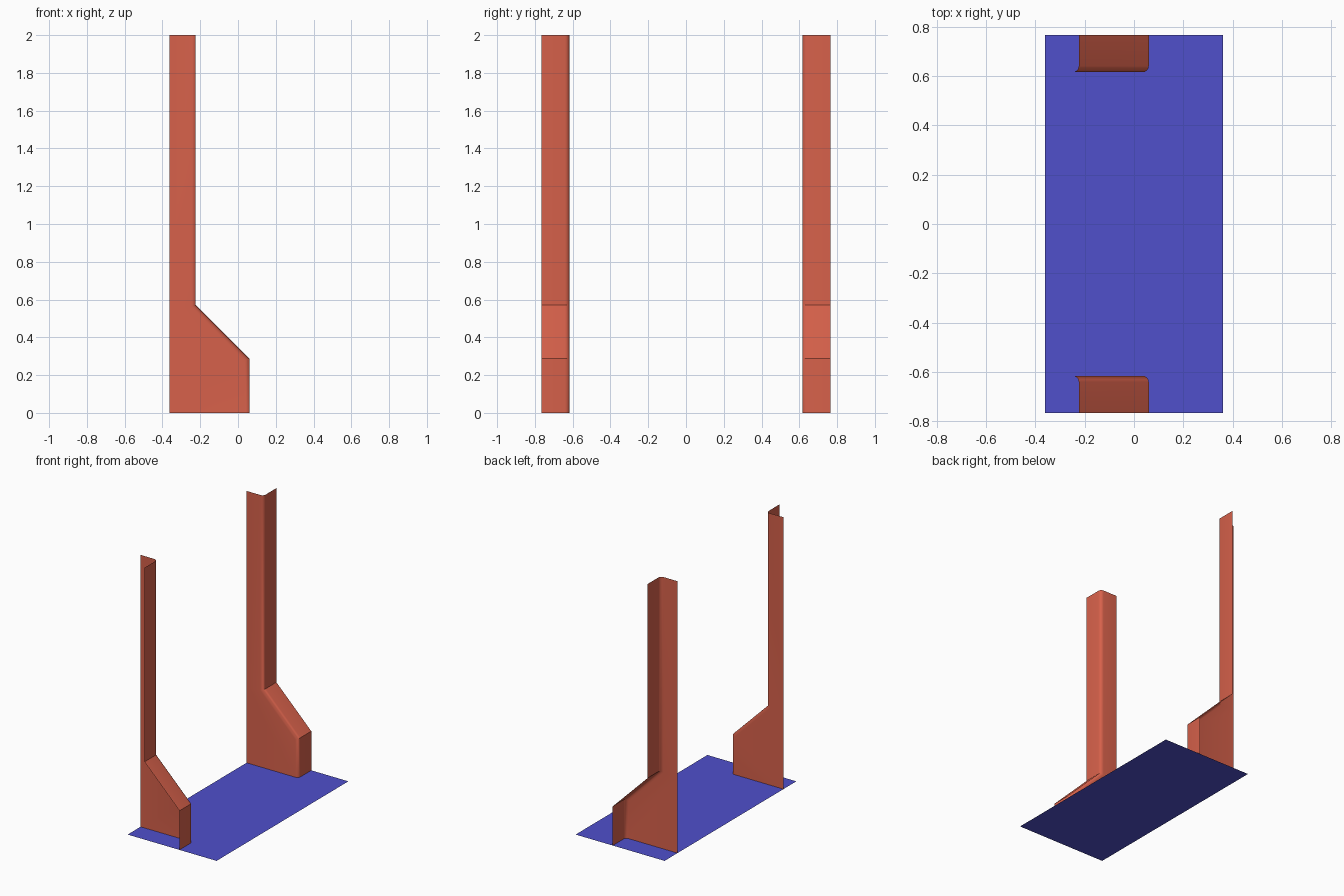
import bpy, math

if "Cube" in bpy.data.objects:
    bpy.data.objects.remove(bpy.data.objects["Cube"])


def make(name, verts, faces, color):
    mesh = bpy.data.meshes.new(name)
    mesh.from_pydata(verts, [], faces)
    mesh.update()
    obj = bpy.data.objects.new(name, mesh)
    bpy.context.collection.objects.link(obj)
    mat = bpy.data.materials.new(name + "_paint")
    mat.diffuse_color = (*color, 1)
    mat.use_nodes = True
    mat.node_tree.nodes["Principled BSDF"].inputs["Base Color"].default_value = mat.diffuse_color
    mesh.materials.append(mat)
    return obj


HX, HY = 0.362, 0.766          # half size of the footprint
Y_IN = 0.616                   # inner face of the uprights
R, SEG = 0.025, 4              # rounded fold

# Floor sheet
make("floor_panel", [(-HX, -HY, 0), (HX, -HY, 0), (HX, HY, 0), (-HX, HY, 0)],
     [(0, 1, 2, 3)], (0.08, 0.08, 0.60))

# Folded upright: side plate, rounded fold, outward flange
m = math.tan(math.pi / 8)      # mitre slope at the 45 degree turns
profile = [(-0.224, 2.0, 0), (-0.224, 0.572, m), (0.06, 0.288, m), (0.06, 0, 0)]
rows = []
for k in range(SEG + 1):
    a = math.pi / 2 * k / SEG
    rows.append((R * (1 - math.sin(a)), Y_IN + R * (1 - math.cos(a))))
rows.append((0, HY))

verts = [(x - d, y, z - d * s) for d, y in rows for x, z, s in profile]
n = len(profile)
faces = [(k * n + i, k * n + i + 1, (k + 1) * n + i + 1, (k + 1) * n + i)
         for k in range(len(rows) - 1) for i in range(n - 1)]
b = len(verts)
verts += [(-HX, Y_IN, 0), (-HX, Y_IN, 0.572 - R * m), (-HX, Y_IN, 2.0)]
faces += [(0, b + 2, b + 1, 1), (1, b + 1, b, 3, 2)]

uprights = make("side_uprights", verts, faces, (0.68, 0.12, 0.07))
mirror = uprights.modifiers.new("Mirror", 'MIRROR')
mirror.use_axis = (False, True, False)
mirror.use_mirror_merge = False

bpy.context.view_layer.objects.active = uprights
uprights.select_set(True)
bpy.ops.object.shade_smooth_by_angle(angle=math.radians(30))
